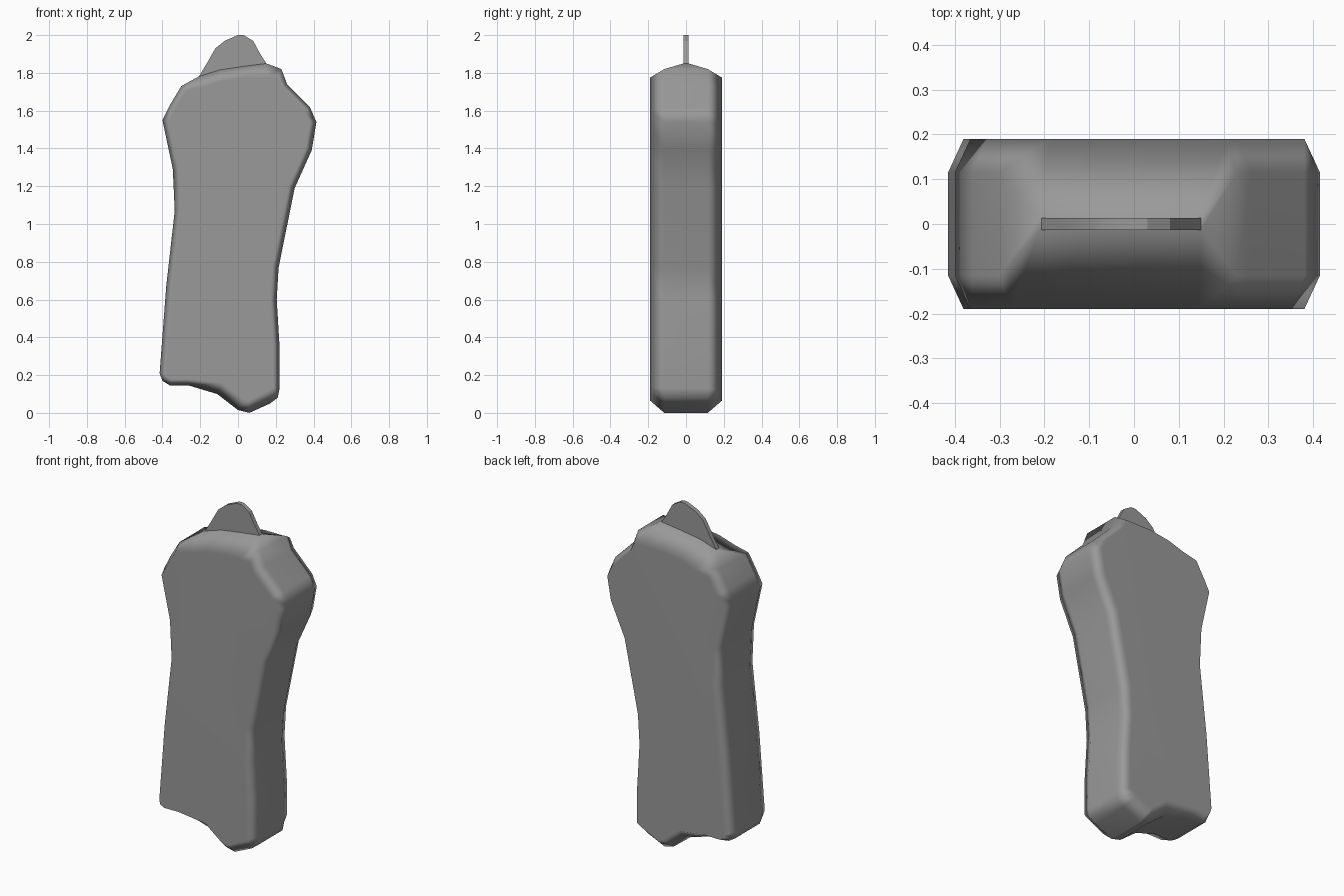
import bpy
import bmesh
from mathutils import Vector

HALF_DEPTH = 0.19   # flat front and back
EDGE_DEPTH = 0.115  # where the chamfer starts
FIN_DEPTH = 0.013   # thin crest on top

cube = bpy.data.objects.get("Cube")
if cube:
    bpy.data.objects.remove(cube, do_unlink=True)

grey = bpy.data.materials.new("mid_grey")
grey.use_nodes = True
colour = (0.32, 0.32, 0.32, 1)
grey.diffuse_color = colour
grey.node_tree.nodes["Principled BSDF"].inputs["Base Color"].default_value = colour

# Outline down the +x side, along the bottom and up the -x side
sides = [(0.23, 1.82), (0.26, 1.74), (0.38, 1.62), (0.415, 1.54), (0.39, 1.39),
         (0.30, 1.19), (0.215, 0.77), (0.205, 0.60), (0.22, 0.35), (0.22, 0.13),
         (0.21, 0.08), (0.17, 0.05), (0.06, 0.0), (0.0, 0.015), (-0.11, 0.10),
         (-0.26, 0.145), (-0.36, 0.145), (-0.40, 0.17), (-0.415, 0.21),
         (-0.38, 0.67), (-0.335, 1.07), (-0.345, 1.29), (-0.40, 1.55),
         (-0.36, 1.63), (-0.30, 1.73)]
# Roof ridge, which narrows to the crest
ridge = [(-0.21, 1.78), (-0.10, 1.815), (0.03, 1.835), (0.15, 1.85)]
# Crest outline
crest = [(-0.21, 1.775), (-0.165, 1.85), (-0.12, 1.93), (-0.07, 1.97), (0.0, 2.0),
         (0.03, 2.0), (0.08, 1.97), (0.115, 1.905), (0.15, 1.85), (0.10, 1.80), (-0.10, 1.77)]


def inset(points, distance):
    """Move each clockwise outline point inward along its averaged normal."""
    result = []
    for i, p in enumerate(points):
        before = (Vector(p) - Vector(points[i - 1])).normalized()
        after = (Vector(points[(i + 1) % len(points)]) - Vector(p)).normalized()
        along = (before + after).normalized()
        result.append(Vector(p) + Vector((along.y, -along.x)) * distance(i, p))
    return result


def build(name, rings):
    """Skin a stack of outlines, each a list of (x, y, z), and cap both ends."""
    bm = bmesh.new()
    loops = [[bm.verts.new(p) for p in ring] for ring in rings]
    for a, b in zip(loops, loops[1:]):
        for i in range(len(a)):
            j = (i + 1) % len(a)
            bm.faces.new((a[i], a[j], b[j], b[i]))
    bm.faces.new(loops[0])
    bm.faces.new(loops[-1])
    bmesh.ops.recalc_face_normals(bm, faces=bm.faces)
    mesh = bpy.data.meshes.new(name)
    bm.to_mesh(mesh)
    bm.free()
    mesh.materials.append(grey)
    obj = bpy.data.objects.new(name, mesh)
    bpy.context.collection.objects.link(obj)
    return obj


def chamfer(i, p):
    if i >= len(sides):
        return 0.06
    return 0.065 if p[1] < 0.11 else 0.035


# Body: chamfered slab with a pitched top
outline = sides + ridge
face = inset(outline, chamfer)


def face_ring(s):
    return [(x, s * HALF_DEPTH, min(z, 1.775)) for x, z in face]


def edge_ring(s):
    return [(x, s * (EDGE_DEPTH if i < len(sides) else FIN_DEPTH), z)
            for i, (x, z) in enumerate(outline)]


body = build("body", [face_ring(-1), edge_ring(-1), edge_ring(1), face_ring(1)])
for polygon in body.data.polygons:
    polygon.use_smooth = True
flat_faces = body.modifiers.new("flat_faces", "WEIGHTED_NORMAL")
flat_faces.weight = 60

# Crest: thin rounded plate standing on the ridge
fin = build("crest", [[(x, s * FIN_DEPTH, z) for x, z in crest] for s in (-1, 1)])
bpy.ops.object.select_all(action="DESELECT")
fin.select_set(True)
bpy.context.view_layer.objects.active = fin
bpy.ops.object.shade_smooth_by_angle()
